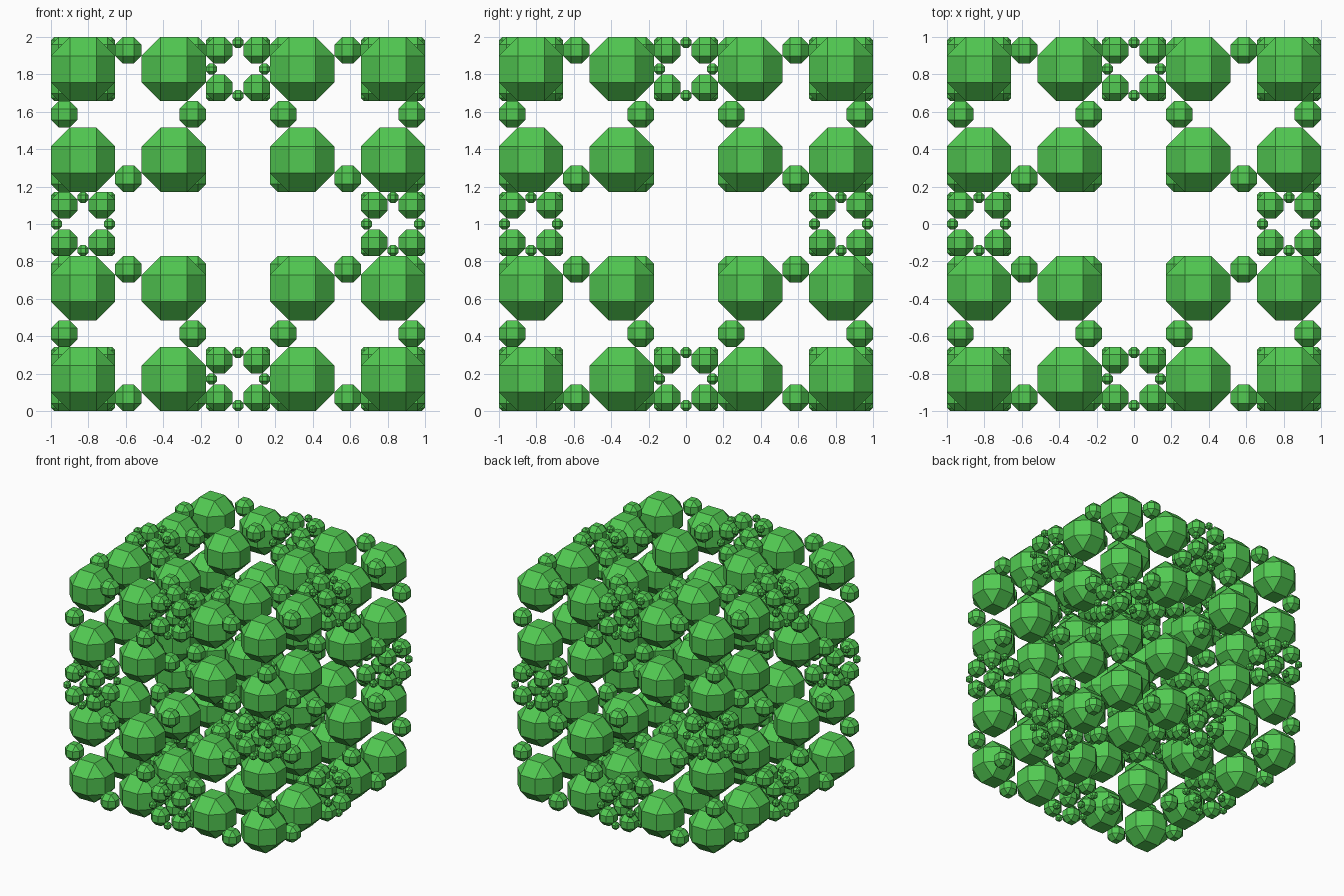
import bpy, bmesh
from itertools import product
from mathutils import Vector

if "Cube" in bpy.data.objects:
    bpy.data.objects.remove(bpy.data.objects["Cube"])

R = 2 ** 0.5 - 1          # ratio of a corner cell; edge cells use R squared (2R + R^2 = 1)

green = bpy.data.materials.new("green")
green.diffuse_color = (0.085, 0.59, 0.085, 1)
green.use_nodes = True
green.node_tree.nodes["Principled BSDF"].inputs["Base Color"].default_value = green.diffuse_color


def subdivide(cell):
    """Split a cubic cell (centre, half size) into 8 corner cells and 12 edge cells."""
    centre, h = cell
    out = []
    for d in product((-1, 0, 1), repeat=3):
        zeros = d.count(0)
        if zeros > 1:
            continue
        s = h * (R if zeros == 0 else R * R)
        out.append((centre + Vector(d) * (h - s), s))
    return out


# two rounds of subdivision
cells = [(Vector((0, 0, 1)), 1.0)]
for _ in range(2):
    cells = [c for cell in cells for c in subdivide(cell)]

# unit rhombicuboctahedron: flat-faced ball of squares and triangles
ball = bmesh.new()
for axis in range(3):
    for sx, sy, sz in product((-1, 1), repeat=3):
        p = [sx * R, sy * R, sz * R]
        p[axis] /= R
        ball.verts.new(p)
bmesh.ops.convex_hull(ball, input=ball.verts[:])
bmesh.ops.dissolve_limit(ball, angle_limit=0.02, verts=ball.verts[:], edges=ball.edges[:])
bmesh.ops.recalc_face_normals(ball, faces=ball.faces[:])
ball.verts.index_update()
unit_verts = [v.co.copy() for v in ball.verts]
unit_faces = [[v.index for v in f.verts] for f in ball.faces]
ball.free()

# one object per ball size
for name, power in (("large_balls", 2), ("medium_balls", 3), ("small_balls", 4)):
    verts, faces = [], []
    for centre, s in cells:
        if abs(s - R ** power) > 1e-4:
            continue
        n = len(verts)
        verts += [centre + v * s for v in unit_verts]
        faces += [[n + i for i in f] for f in unit_faces]
    mesh = bpy.data.meshes.new(name)
    mesh.from_pydata(verts, [], faces)
    mesh.materials.append(green)
    bpy.context.collection.objects.link(bpy.data.objects.new(name, mesh))
